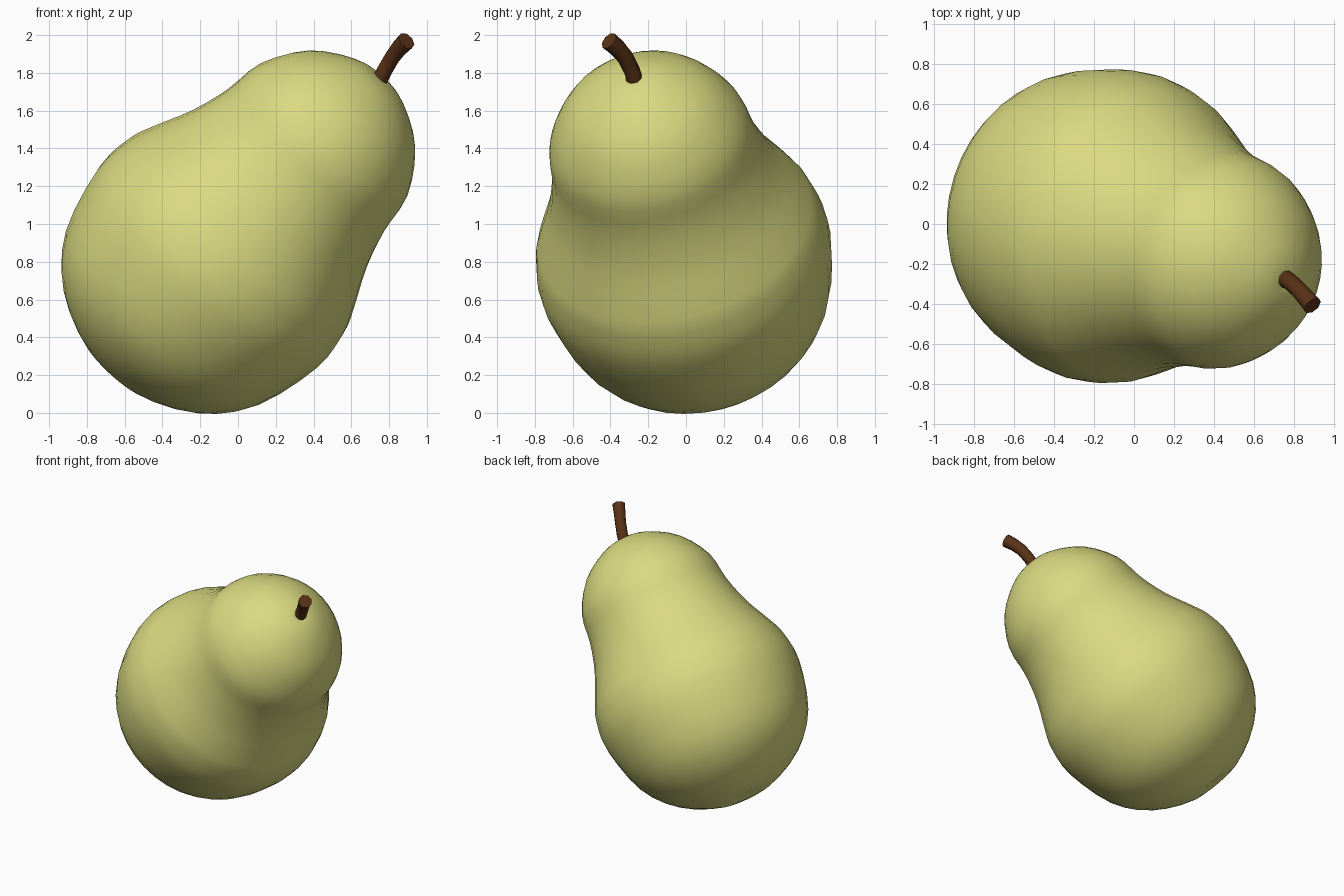
import bpy, bmesh, math
from mathutils import Vector

if "Cube" in bpy.data.objects:
    bpy.data.objects.remove(bpy.data.objects["Cube"])


def material(name, rgb):
    m = bpy.data.materials.new(name)
    m.diffuse_color = (*rgb, 1)
    m.use_nodes = True
    m.node_tree.nodes["Principled BSDF"].inputs["Base Color"].default_value = m.diffuse_color
    return m


def spline_points(pts, steps):
    """Catmull-Rom samples through the profile points."""
    pts = [Vector(p) for p in pts]
    ext = [pts[0] * 2 - pts[1]] + pts + [pts[-1] * 2 - pts[-2]]
    out = []
    for i in range(1, len(ext) - 2):
        a, b, c, d = ext[i - 1:i + 3]
        for s in range(steps):
            t = s / steps
            out.append(0.5 * (2 * b + (c - a) * t + (2 * a - 5 * b + 4 * c - d) * t * t
                              + (3 * b - a - 3 * c + d) * t ** 3))
    return out + [pts[-1]]


def lathe(name, profile, segments, mat):
    """Revolve (radius, height) points round local z; both ends on the axis."""
    bm = bmesh.new()
    low = bm.verts.new((0, 0, profile[0][1]))
    high = bm.verts.new((0, 0, profile[-1][1]))
    angles = [2 * math.pi * k / segments for k in range(segments)]
    rings = [[bm.verts.new((r * math.cos(a), r * math.sin(a), z)) for a in angles]
             for r, z in profile[1:-1]]
    for k in range(segments):
        n = (k + 1) % segments
        bm.faces.new((low, rings[0][n], rings[0][k]))
        bm.faces.new((high, rings[-1][k], rings[-1][n]))
        for a, b in zip(rings, rings[1:]):
            bm.faces.new((a[k], a[n], b[n], b[k]))
    for f in bm.faces:
        f.smooth = True
    me = bpy.data.meshes.new(name)
    bm.to_mesh(me)
    bm.free()
    me.materials.append(mat)
    ob = bpy.data.objects.new(name, me)
    bpy.context.collection.objects.link(ob)
    return ob


# Pear body: lathed round a leaning axis
profile = [(0, -0.755), (0.22, -0.75), (0.5, -0.605), (0.69, -0.37), (0.785, -0.01),
           (0.768, 0.21), (0.72, 0.34), (0.622, 0.555), (0.56, 0.77), (0.525, 0.99),
           (0.39, 1.205), (0.2, 1.335), (0.06, 1.375), (0, 1.36)]
body = lathe("pear_body", spline_points(profile, 3), 36,
             material("pear_skin", (0.70, 0.70, 0.22)))
body.location = (-0.15, 0, 0.78)
body.rotation_mode = 'QUATERNION'
body.rotation_quaternion = Vector((0.66, -0.21, 0.72)).to_track_quat('Z', 'Y')

# Stem: short bent round tube, a little thicker at the tip
curve = bpy.data.curves.new("stem", 'CURVE')
curve.dimensions = '3D'
curve.bevel_depth = 0.046
curve.bevel_resolution = 2
curve.use_fill_caps = True
path = [(0.735, -0.265, 1.735), (0.775, -0.285, 1.81), (0.815, -0.32, 1.88),
        (0.852, -0.362, 1.93), (0.892, -0.408, 1.97)]
line = curve.splines.new('POLY')
line.points.add(len(path) - 1)
for p, co, rad in zip(line.points, path, (1, 0.95, 0.95, 1, 1.08)):
    p.co = (*co, 1)
    p.radius = rad
line.use_smooth = True
curve.materials.append(material("stem_bark", (0.10, 0.032, 0.008)))
bpy.context.collection.objects.link(bpy.data.objects.new("stem", curve))
